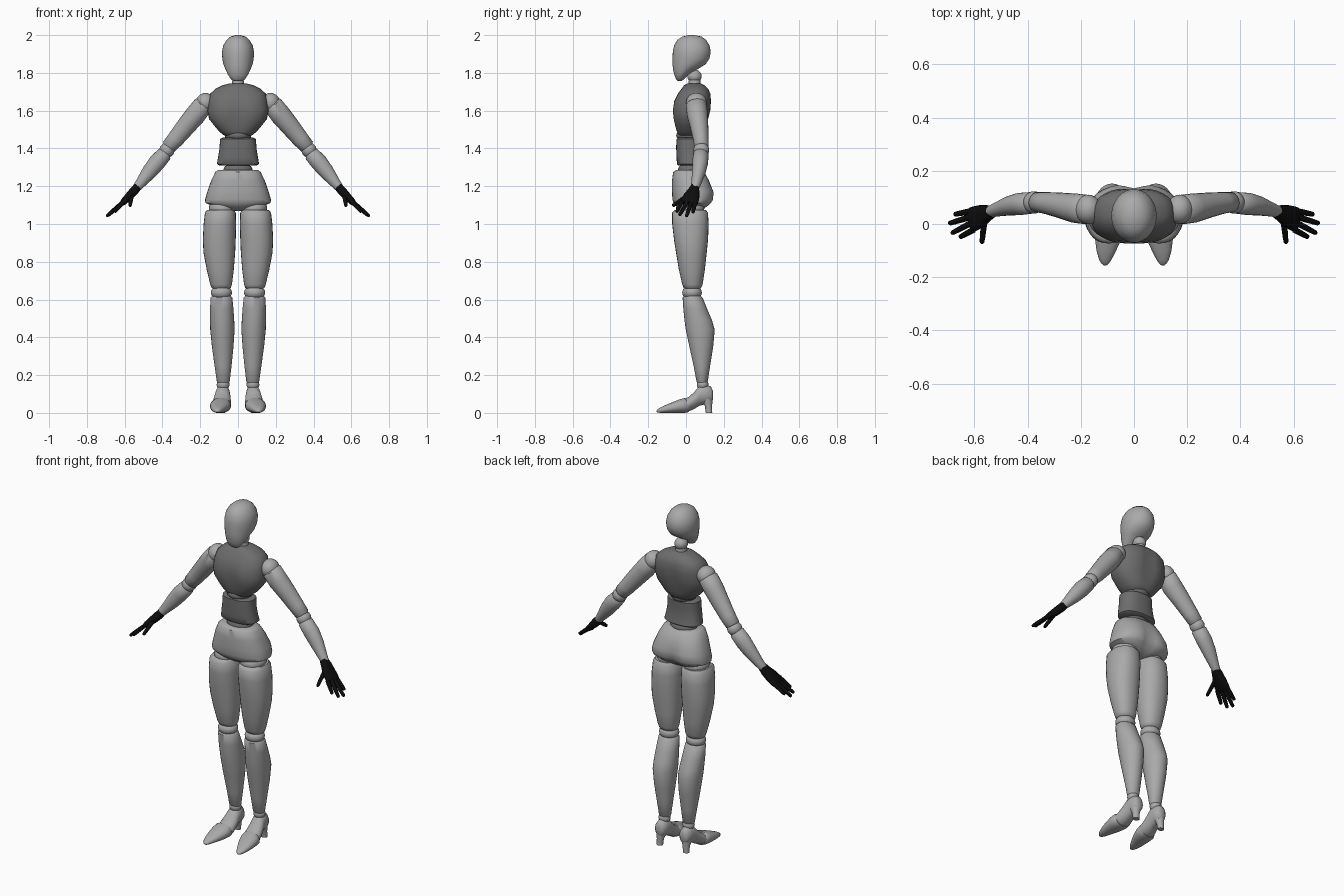
import bpy, bmesh, math
from mathutils import Vector


def material(name, value):
    m = bpy.data.materials.new(name)
    m.diffuse_color = (value, value, value, 1)
    return m


LIGHT = material("light grey", 0.40)
DARK = material("dark grey", 0.155)
BLACK = material("black", 0.004)


def finish(name, bm, mat, pair):
    bmesh.ops.recalc_face_normals(bm, faces=bm.faces)
    mesh = bpy.data.meshes.new(name)
    bm.to_mesh(mesh)
    bm.free()
    mesh.materials.append(mat)
    ob = bpy.data.objects.new(name, mesh)
    bpy.context.collection.objects.link(ob)
    bpy.ops.object.select_all(action='DESELECT')
    ob.select_set(True)
    bpy.context.view_layer.objects.active = ob
    bpy.ops.object.shade_smooth_by_angle(angle=math.radians(48))
    if pair:  # left and right copies
        mod = ob.modifiers.new("mirror", 'MIRROR')
        mod.use_mirror_merge = False
    return ob


def loft(name, rings, mat, pair=False, n=28, power=2.0):
    """Skin rings of (centre, half axis u, half axis v), capped at both ends."""
    bm = bmesh.new()
    loops = []
    for c, u, v in rings:
        loop = []
        for i in range(n):
            a = math.tau * i / n
            p, q = math.cos(a), math.sin(a)
            p = math.copysign(abs(p) ** (2 / power), p)
            q = math.copysign(abs(q) ** (2 / power), q)
            loop.append(bm.verts.new(c + u * p + v * q))
        loops.append(loop)
    for a, b in zip(loops, loops[1:]):
        for i in range(n):
            j = (i + 1) % n
            bm.faces.new((a[i], a[j], b[j], b[i]))
    bm.faces.new(loops[0])
    bm.faces.new(loops[-1])
    return finish(name, bm, mat, pair)


def level(z, x0, x1, y0, y1):
    return (Vector(((x0 + x1) / 2, (y0 + y1) / 2, z)),
            Vector(((x1 - x0) / 2, 0, 0)), Vector((0, (y1 - y0) / 2, 0)))


def upright(y, x0, x1, z0, z1):
    return (Vector(((x0 + x1) / 2, y, (z0 + z1) / 2)),
            Vector(((x1 - x0) / 2, 0, 0)), Vector((0, 0, (z1 - z0) / 2)))


def central(name, rows, mat, power=2.0):
    return loft(name, [level(z, -rx, rx, y0, y1) for z, y0, y1, rx in rows],
                mat, power=power, n=36)


def limb(name, rows, mat, n=24, power=2.0):
    """Rows are x, y, z, thickness radius, radius towards y."""
    pts = [Vector(r[:3]) for r in rows]
    t = (pts[-1] - pts[0]).normalized()
    u = (Vector((0, 1, 0)) - t * t.y).normalized()
    v = t.cross(u)
    return loft(name, [(p, u * r[4], v * r[3]) for p, r in zip(pts, rows)],
                mat, True, n, power)


def ball(name, centre, radii, mat, pair=False):
    bm = bmesh.new()
    bmesh.ops.create_uvsphere(bm, u_segments=24, v_segments=14, radius=1)
    for v in bm.verts:
        v.co = Vector(centre) + Vector([a * b for a, b in zip(v.co, radii)])
    return finish(name, bm, mat, pair)


def crease(ob, side, depth, width, z, height):
    """Soft vertical valley along the centre line."""
    for v in ob.data.vertices:
        if v.co.y * side > 0.03 or (side < 0 and v.co.y < 0):
            k = math.exp(-(v.co.x / width) ** 2 - ((v.co.z - z) / height) ** 2)
            v.co.y -= side * depth * k


# Head and neck
central("head", [
    (2.0, 0.015, 0.045, .012), (1.992, -.02, .083, .04), (1.975, -.045, .106, .06),
    (1.945, -.063, .125, .078), (1.91, -.07, .131, .085), (1.875, -.071, .124, .083),
    (1.845, -.071, .103, .077), (1.82, -.069, .062, .067), (1.79, -.062, .012, .053),
    (1.765, -.052, -.012, .036), (1.756, -.042, -.024, .018)], LIGHT)
ball("neck_ball", (0, .045, 1.782), (.036, .038, .035), LIGHT)
central("neck_base", [(1.765, .015, .075, .03), (1.72, .012, .08, .034)], LIGHT)

# Torso
chest = central("chest", [
    (1.745, .01, .08, .04), (1.735, -.01, .10, .08), (1.715, -.025, .12, .12),
    (1.69, -.045, .132, .147), (1.65, -.066, .136, .156), (1.60, -.075, .132, .162),
    (1.555, -.07, .12, .153), (1.52, -.062, .11, .125), (1.49, -.052, .10, .10),
    (1.47, -.042, .085, .075), (1.462, -.03, .07, .055)], DARK, 2.4)
crease(chest, -1, .014, .035, 1.58, .08)
crease(chest, 1, .012, .03, 1.62, .09)
ball("rib_joint", (0, .018, 1.468), (.07, .07, .036), DARK)
central("abdomen", [
    (1.457, -.04, .07, .08), (1.45, -.051, .08, .095), (1.40, -.052, .078, .098),
    (1.35, -.05, .082, .106), (1.318, -.048, .09, .112), (1.31, -.04, .08, .10)], DARK, 2.4)
ball("waist_joint", (0, .02, 1.287), (.077, .062, .04), DARK)
pelvis = central("pelvis", [
    (1.287, -.05, .075, .105), (1.275, -.068, .098, .12), (1.23, -.074, .125, .142),
    (1.17, -.074, .152, .163), (1.13, -.072, .15, .174), (1.112, -.067, .138, .173),
    (1.095, -.055, .12, .135), (1.07, -.02, .085, .05)], LIGHT, 2.4)
crease(pelvis, 1, .022, .04, 1.14, .07)

# Legs
ball("hip_joints", (.085, .022, 1.082), (.07, .075, .05), LIGHT, True)
loft("thighs", [level(*r) for r in (
    (1.075, .022, .163, -.058, .104), (1.06, .012, .175, -.073, .116),
    (1.0, .01, .182, -.073, .12), (.92, .012, .186, -.064, .117),
    (.85, .015, .183, -.053, .11), (.76, .022, .166, -.038, .10),
    (.68, .032, .147, -.02, .088), (.662, .038, .14, -.012, .08),
    (.655, .05, .128, 0, .07))], LIGHT, True, power=2.2)
ball("knees", (.088, .032, .637), (.056, .052, .04), LIGHT, True)
loft("shins", [level(*r) for r in (
    (.626, .045, .13, -.002, .07), (.61, .03, .145, -.018, .088),
    (.55, .024, .148, -.014, .112), (.49, .02, .148, -.008, .138),
    (.44, .018, .147, -.001, .152), (.35, .024, .138, .018, .144),
    (.25, .034, .124, .04, .128), (.165, .044, .112, .056, .115),
    (.155, .05, .106, .064, .107))], LIGHT, True)
ball("ankles", (.079, .088, .15), (.034, .031, .03), LIGHT, True)

# Heeled shoes
loft("shoe_bodies", [upright(*r) for r in (
    (.143, .062, .098, .07, .115), (.132, .049, .111, .05, .14),
    (.10, .043, .117, .045, .152), (.072, .041, .121, .038, .146),
    (.045, .038, .13, .022, .112), (.015, .036, .136, .008, .085),
    (-.005, .036, .14, .003, .074))], LIGHT, True)
loft("shoe_heels", [level(*r) for r in (
    (0, .068, .105, .105, .139), (.035, .065, .105, .10, .138),
    (.06, .056, .11, .085, .14), (.09, .05, .112, .075, .141))], LIGHT, True, 16)
loft("shoe_toes", [upright(*r) for r in (
    (.012, .046, .134, .004, .066), (-.005, .037, .146, 0, .079),
    (-.03, .04, .148, 0, .073), (-.06, .049, .146, 0, .061),
    (-.10, .067, .141, 0, .045), (-.135, .085, .131, 0, .029),
    (-.15, .096, .121, .002, .019), (-.156, .104, .113, .005, .012))], LIGHT, True, power=2.2)

# Arms
ball("shoulder_joints", (.172, .055, 1.642), (.05, .055, .052), LIGHT, True)
limb("upper_arms", [
    (.175, .055, 1.642, .035, .04), (.185, .055, 1.63, .052, .056),
    (.225, .06, 1.578, .055, .055), (.275, .07, 1.518, .051, .048),
    (.33, .079, 1.45, .045, .041), (.365, .082, 1.41, .04, .038),
    (.37, .082, 1.403, .03, .03)], LIGHT)
ball("elbows", (.376, .081, 1.391), (.04, .042, .04), LIGHT, True)
limb("forearms", [
    (.384, .08, 1.378, .03, .032), (.39, .079, 1.37, .041, .041),
    (.43, .075, 1.325, .045, .042), (.47, .068, 1.275, .04, .036),
    (.515, .055, 1.218, .028, .027), (.54, .047, 1.188, .022, .022)], LIGHT)

# Hands
limb("palms", [
    (.532, .047, 1.196, .022, .022), (.55, .042, 1.175, .024, .03),
    (.575, .03, 1.148, .022, .042), (.603, .019, 1.12, .018, .047),
    (.615, .015, 1.108, .012, .044)], BLACK, 16, 2.6)
FINGERS = {
    "index": ((.604, -.022, 1.118), (.655, -.05, 1.063)),
    "middle": ((.612, .004, 1.112), (.686, -.035, 1.046)),
    "ring": ((.612, .027, 1.112), (.696, .002, 1.04)),
    "little": ((.604, .05, 1.12), (.676, .036, 1.06)),
    "thumb": ((.562, .015, 1.155), (.572, -.072, 1.095))}
for label, (a, b) in FINGERS.items():
    a, b = Vector(a), Vector(b)
    rows = [(*a.lerp(b, t), r, r) for t, r in
            ((0, .012), (.35, .0115), (.7, .0105), (.95, .009), (1, .005))]
    limb(label + "_fingers", rows, BLACK, 10)
